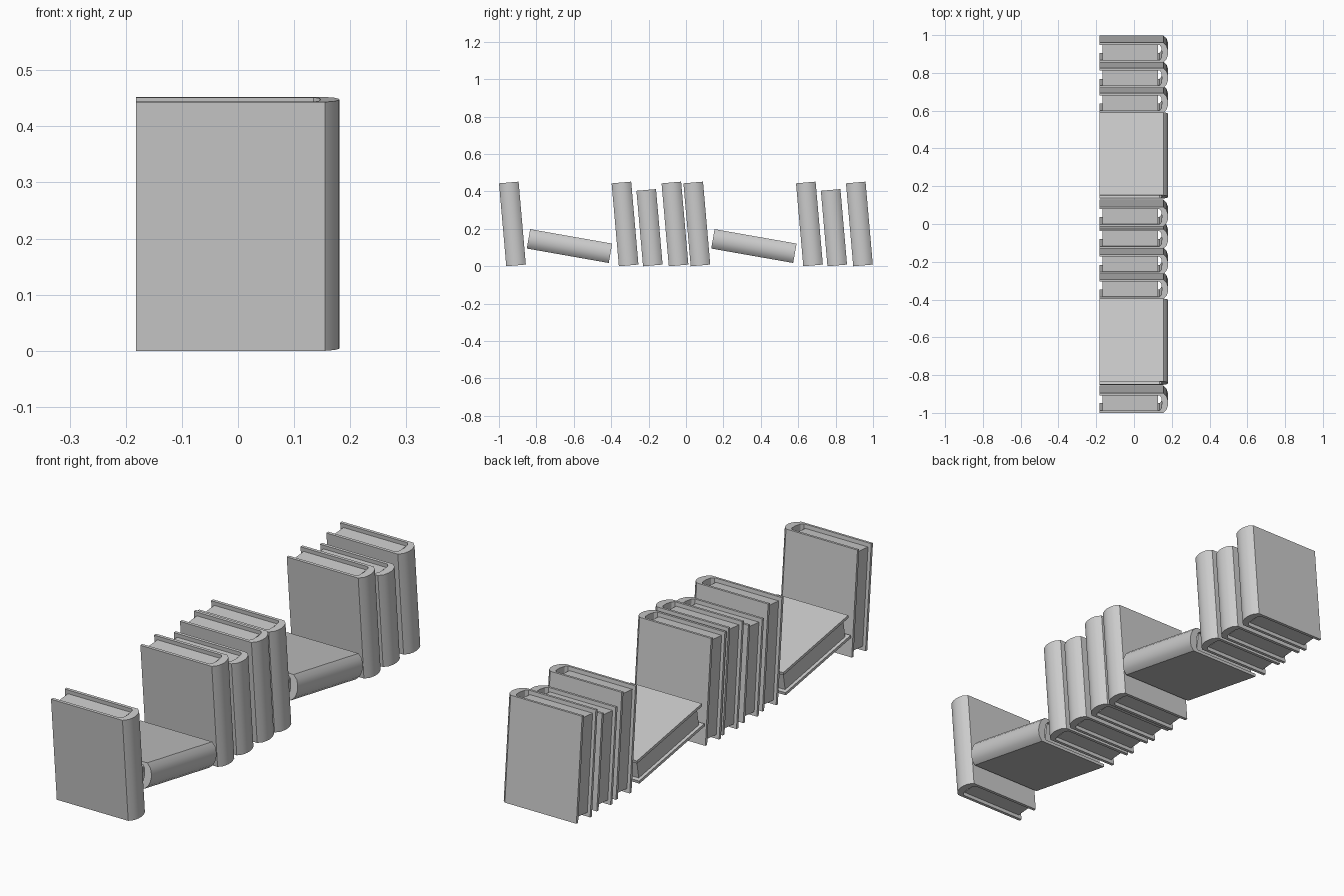
import bpy, bmesh
from math import radians, cos, sin

if "Cube" in bpy.data.objects:
    bpy.data.objects.remove(bpy.data.objects["Cube"])

T = 0.0525      # half thickness of a book
COVER = 0.012   # board thickness


def prism(name, profile, height):
    """Extrude an (x, y) outline along z, centred on the origin."""
    bm = bmesh.new()
    face = bm.faces.new([bm.verts.new((x, y, -height / 2)) for x, y in profile])
    ext = bmesh.ops.extrude_face_region(bm, geom=[face])
    verts = [g for g in ext["geom"] if isinstance(g, bmesh.types.BMVert)]
    bmesh.ops.translate(bm, verts=verts, vec=(0, 0, height))
    bmesh.ops.recalc_face_normals(bm, faces=bm.faces[:])
    mesh = bpy.data.meshes.new(name)
    bm.to_mesh(mesh)
    bm.free()
    ob = bpy.data.objects.new(name, mesh)
    bpy.context.collection.objects.link(ob)
    return ob


def mirrored(half):
    """Complete a half outline (y > 0, ending at y = 0) across y = 0."""
    return half + [(x, -y) for x, y in reversed(half) if y > 0]


# U-shaped case: outer boards with bulging spine, then the hollow inside
outer = mirrored([(-0.182, T), (0.155, T), (0.172, 0.036), (0.179, 0.016), (0.181, 0)])
inner = mirrored([(-0.182, T - COVER), (0.135, T - COVER), (0.144, 0.03), (0.148, 0)])
case_profile = outer + inner[::-1]

# Page block, slightly shorter than the boards
P = T - COVER + 0.001
page_profile = [(-0.168, -P), (0.128, -P), (0.128, P), (-0.168, P)]


def book(label, y, height, tilt, z=None):
    a = radians(tilt)
    if z is None:   # rest the lower edge on the shelf
        z = height / 2 * cos(a) + T * sin(a)
    cover = prism("book_cover_" + label, case_profile, height)
    pages = prism("book_pages_" + label, page_profile, height - 0.034)
    for ob in (cover, pages):
        ob.location = (0, y, z)
        ob.rotation_euler = (a, 0, 0)
    bpy.ops.object.select_all(action='DESELECT')
    cover.select_set(True)
    bpy.context.view_layer.objects.active = cover
    bpy.ops.object.shade_smooth_by_angle(angle=radians(32))


# Repeating group: one leaning book, one fallen book, three leaning books
TALL, SHORT, STEP = 0.445, 0.405, 0.986
group = [
    ("end", -0.928, TALL, 5, None),
    ("fallen", -0.623, TALL, 80, 0.108),
    ("leaning", -0.326, TALL, 5, None),
    ("short", -0.195, SHORT, 5, None),
    ("tall", -0.059, TALL, 5, None),
]
for i in range(2):
    for label, y, h, tilt, z in group:
        book(f"{label}_{i + 1}", y + i * STEP, h, tilt, z)
